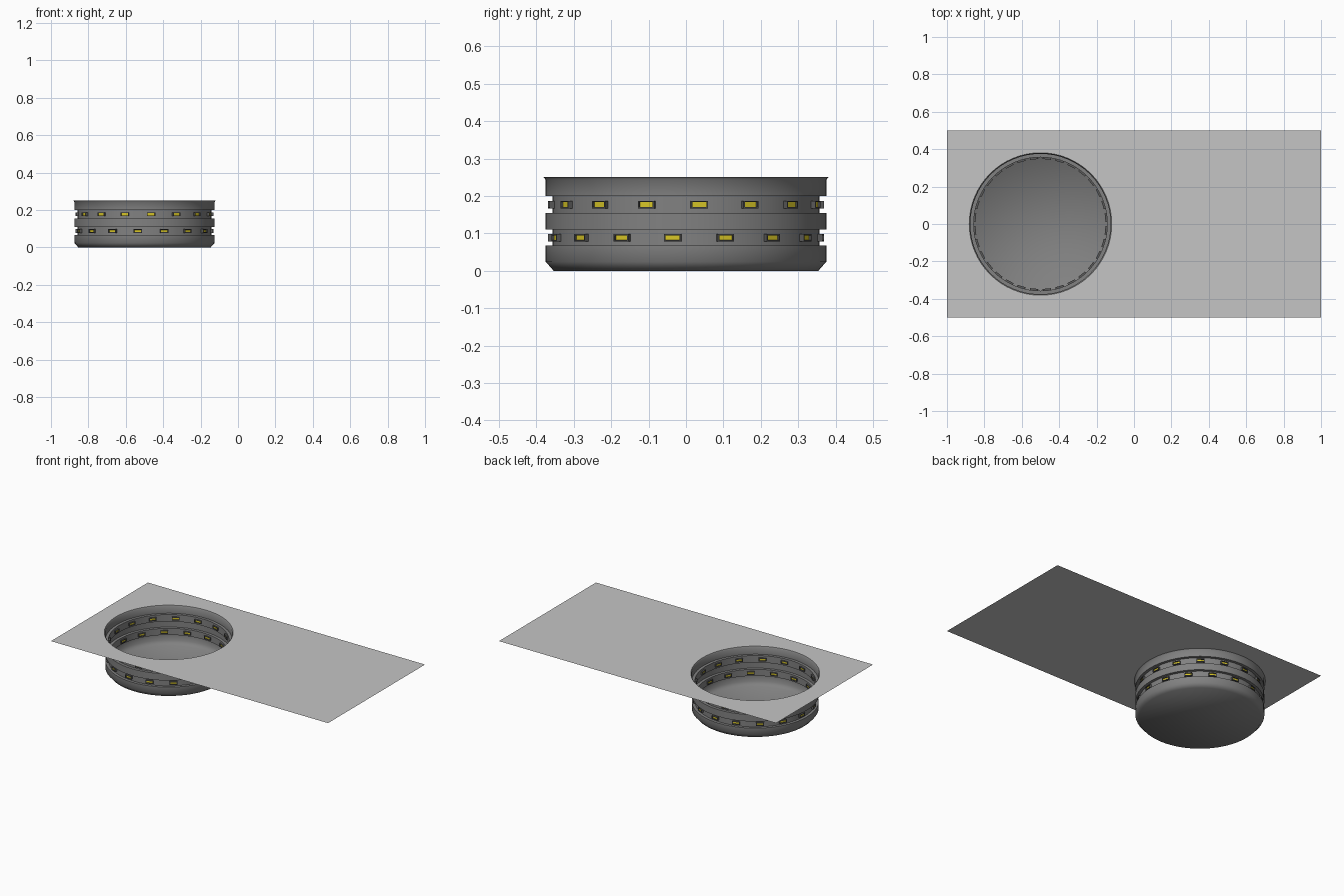
import bpy, bmesh, math
from mathutils import Matrix, Vector

if "Cube" in bpy.data.objects:
    bpy.data.objects.remove(bpy.data.objects["Cube"])

CX = -0.5      # pit centre
SEG = 64       # pit sides
TOP = 0.25     # plate height


def material(name, rgb):
    m = bpy.data.materials.new(name)
    m.diffuse_color = (*rgb, 1)
    m.use_nodes = True
    m.node_tree.nodes["Principled BSDF"].inputs["Base Color"].default_value = m.diffuse_color
    return m


plate_grey = material("light grey plate", (0.56, 0.56, 0.56))
wall_grey = material("mid grey wall", (0.22, 0.22, 0.22))
frame_grey = material("dark grey frame", (0.10, 0.10, 0.10))
lamp_yellow = material("yellow lamp", (0.68, 0.56, 0.02))


def make_object(name, bm, mats, angle=None):
    mesh = bpy.data.meshes.new(name)
    bm.to_mesh(mesh)
    bm.free()
    for m in mats:
        mesh.materials.append(m)
    ob = bpy.data.objects.new(name, mesh)
    bpy.context.collection.objects.link(ob)
    if angle:
        bpy.ops.object.select_all(action='DESELECT')
        ob.select_set(True)
        bpy.context.view_layer.objects.active = ob
        bpy.ops.object.shade_smooth_by_angle(angle=math.radians(angle))
    return ob


def direction(i):
    a = 2 * math.pi * i / SEG
    return math.cos(a), math.sin(a)


# ground plate: square tile with a round hole, plus a plain tile beside it
bm = bmesh.new()
inner, outer = [], []
for i in range(SEG):
    c, s = direction(i)
    k = 0.5 / max(abs(c), abs(s))
    inner.append(bm.verts.new((CX + 0.381 * c, 0.381 * s, TOP)))
    outer.append(bm.verts.new((CX + k * c, k * s, TOP)))
for i in range(SEG):
    j = (i + 1) % SEG
    bm.faces.new((inner[i], outer[i], outer[j], inner[j]))
bm.faces.new([bm.verts.new(p) for p in
              ((0, -0.5, TOP), (1, -0.5, TOP), (1, 0.5, TOP), (0, 0.5, TOP))])
make_object("ground_plate", bm, [plate_grey])

# pit shell: stepped profile with two light grooves, closed by a floor
profile = [(0.354, 0.0), (0.375, 0.024), (0.375, 0.067), (0.357, 0.067),
           (0.357, 0.11), (0.375, 0.11), (0.375, 0.155), (0.357, 0.155),
           (0.357, 0.2), (0.375, 0.2), (0.375, 0.243), (0.381, TOP)]
bm = bmesh.new()
rings = []
for r, z in profile:
    rings.append([bm.verts.new((CX + r * direction(i)[0], r * direction(i)[1], z))
                  for i in range(SEG)])
for lo, hi in zip(rings, rings[1:]):
    for i in range(SEG):
        j = (i + 1) % SEG
        bm.faces.new((lo[i], lo[j], hi[j], hi[i]))
bm.faces.new(rings[0][::-1])
make_object("pit_shell", bm, [wall_grey], 60)


# lamps: framed boxes through the groove wall, yellow recess on both sides
def lamp_row(name, z, offset):
    bm = bmesh.new()
    for n in range(16):
        a = math.radians(offset + n * 22.5)
        m = (Matrix.Translation((CX, 0, z)) @ Matrix.Rotation(a, 4, 'Z')
             @ Matrix.Translation((0.358, 0, 0))
             @ Matrix.Diagonal((0.022, 0.045, 0.020, 1)))
        box = bmesh.ops.create_cube(bm, size=1, matrix=m)["verts"]
        bm.normal_update()
        radial = Vector((math.cos(a), math.sin(a), 0))
        ends = [f for f in {f for v in box for f in v.link_faces}
                if abs(f.normal.dot(radial)) > 0.9]
        for f in ends:
            bmesh.ops.inset_region(bm, faces=[f], thickness=0.005)
            ex = bmesh.ops.inset_region(bm, faces=[f], thickness=0.0003, depth=-0.006)
            f.material_index = 1
    make_object(name, bm, [frame_grey, lamp_yellow])


lamp_row("upper_lamps", 0.177, 5.625)
lamp_row("lower_lamps", 0.088, -5.625)
